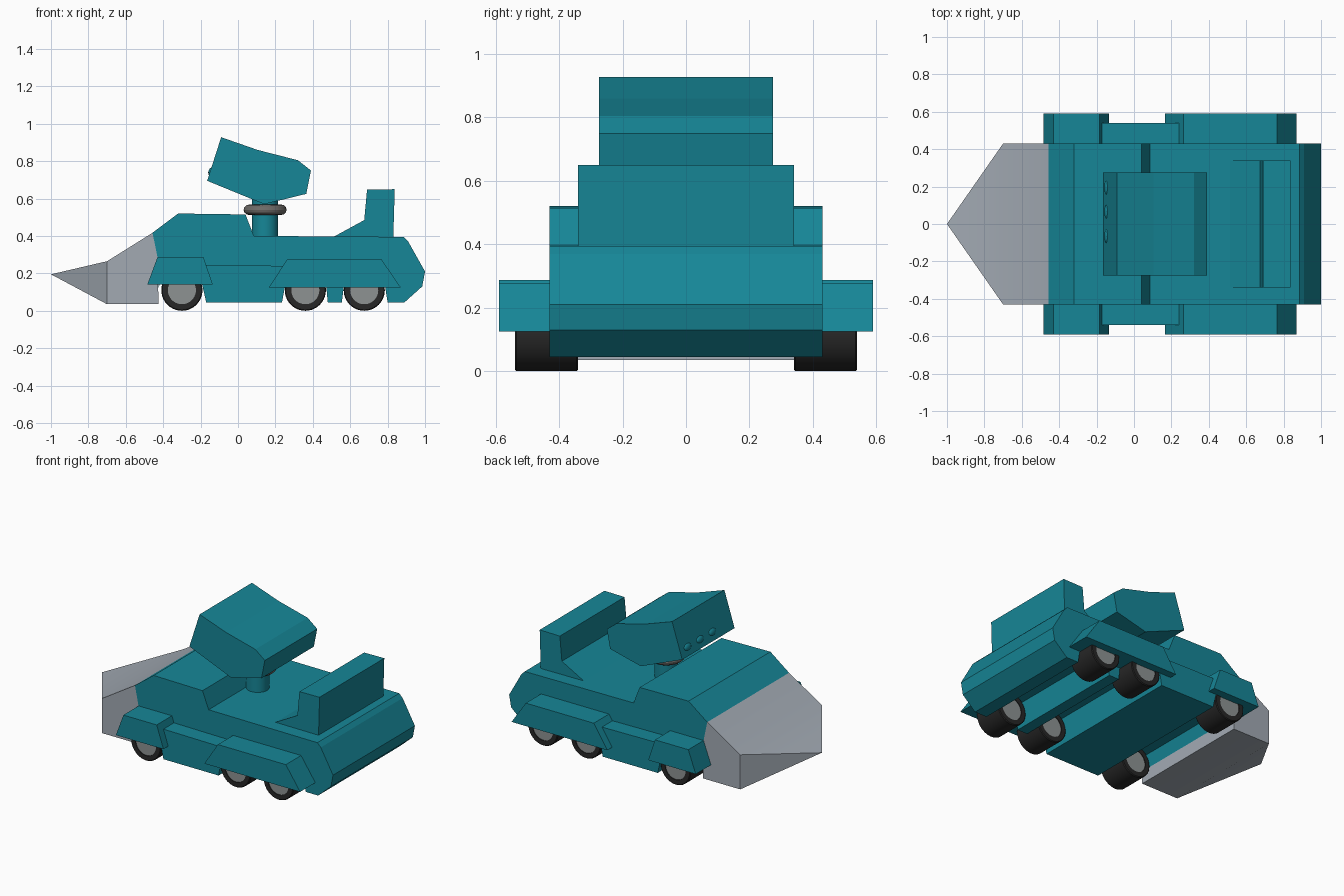
import bpy, bmesh, math
from mathutils import Matrix

if "Cube" in bpy.data.objects:
    bpy.data.objects.remove(bpy.data.objects["Cube"])


def material(name, rgb):
    m = bpy.data.materials.new(name)
    m.diffuse_color = (*rgb, 1)
    m.use_nodes = True
    m.node_tree.nodes["Principled BSDF"].inputs["Base Color"].default_value = m.diffuse_color
    return m


TEAL = material("teal_paint", (0.008, 0.24, 0.31))
STEEL = material("steel", (0.36, 0.40, 0.45))
RUBBER = material("rubber", (0.02, 0.02, 0.02))
HUB = material("hub_grey", (0.27, 0.29, 0.29))
RING = material("ring_grey", (0.16, 0.15, 0.14))


def finish(name, bm, mat, smooth=False):
    bmesh.ops.recalc_face_normals(bm, faces=bm.faces)
    me = bpy.data.meshes.new(name)
    bm.to_mesh(me)
    bm.free()
    ob = bpy.data.objects.new(name, me)
    bpy.context.collection.objects.link(ob)
    me.materials.append(mat)
    if smooth:
        bpy.ops.object.select_all(action='DESELECT')
        bpy.context.view_layer.objects.active = ob
        ob.select_set(True)
        bpy.ops.object.shade_smooth_by_angle(angle=math.radians(30))
    return ob


def prism(name, profile, y0, y1, mat):
    """Extrude an (x, z) outline from y0 to y1."""
    bm = bmesh.new()
    face = bm.faces.new([bm.verts.new((x, y0, z)) for x, z in profile])
    new = bmesh.ops.extrude_face_region(bm, geom=[face])["geom"]
    bmesh.ops.translate(bm, vec=(0, y1 - y0, 0),
                        verts=[v for v in new if isinstance(v, bmesh.types.BMVert)])
    return finish(name, bm, mat)


def lathe(name, profile, matrix, mat, steps=40, closed=False):
    """Spin an (r, z) outline about z, then place it."""
    bm = bmesh.new()
    vs = [bm.verts.new((r, 0, z)) for r, z in profile]
    edges = [bm.edges.new(p) for p in zip(vs, vs[1:])]
    if closed:
        edges.append(bm.edges.new((vs[-1], vs[0])))
    bmesh.ops.spin(bm, geom=vs + edges, cent=(0, 0, 0), axis=(0, 0, 1),
                   angle=2 * math.pi, steps=steps)
    bmesh.ops.remove_doubles(bm, verts=bm.verts, dist=1e-5)
    bm.transform(matrix)
    return finish(name, bm, mat, True)


# hull with three wheel bays cut across the underside
hull = [(-.457, .417), (-.32, .52), (.04, .515), (.085, .40), (.885, .395), (.91, .37),
        (1, .21), (.985, .13), (.89, .045), (.80, .045), (.775, .20),
        (.575, .20), (.555, .045), (.48, .045), (.465, .20),
        (.265, .20), (.235, .045), (-.17, .045), (-.205, .20),
        (-.405, .20), (-.425, .12), (-.43, .285)]
prism("hull", hull, -.43, .43, TEAL)

# wedge plough
bm = bmesh.new()
tip = bm.verts.new((-1, 0, .195))
sides = [[bm.verts.new((x, s * .43, z)) for x, z in
          ((-.457, .417), (-.70, .265), (-.70, .035), (-.425, .035), (-.43, .285))]
         for s in (-1, 1)]
a, b = sides
for f in (a, b, (a[0], a[1], b[1], b[0]), (a[1], tip, b[1]), (a[2], tip, b[2]),
          (a[2], a[3], b[3], b[2]), (a[3], a[4], b[4], b[3]), (a[4], a[0], b[0], b[4]),
          (a[1], a[2], tip), (b[1], b[2], tip)):
    bm.faces.new(f)
finish("plough", bm, STEEL, True)

# fenders, side skirts and wheels on both sides
front_fender = [(-.485, .14), (-.43, .288), (-.185, .288), (-.135, .14)]
rear_fender = [(.165, .125), (.265, .278), (.765, .278), (.87, .125)]
skirt = [(-.17, .045), (-.205, .20), (-.17, .245), (.24, .24), (.265, .20), (.235, .045)]
tyre = [(.075, -.10), (.105, -.10), (.11, -.095), (.11, .095), (.105, .10), (.075, .10)]
hub = [(0, -.095), (.077, -.095), (.077, .095), (0, .095)]
for s, side in ((-1, "front"), (1, "back")):
    prism("nose_fender_" + side, front_fender, s * .42, s * .59, TEAL)
    prism("tail_fender_" + side, rear_fender, s * .42, s * .59, TEAL)
    prism("side_skirt_" + side, skirt, s * .42, s * .54, TEAL)
    for i, x in enumerate((-.30, .36, .675)):
        place = Matrix.Translation((x, s * .44, .11)) @ Matrix.Rotation(math.pi / 2, 4, 'X')
        lathe(f"tyre_{side}_{i}", tyre, place, RUBBER, closed=True)
        lathe(f"hub_{side}_{i}", hub, place, HUB)

# rear upright block
prism("rear_block", [(.51, .385), (.51, .395), (.675, .485), (.69, .648), (.838, .65),
                     (.83, .385)], -.34, .34, TEAL)

# turret post and collar
at_post = Matrix.Translation((.145, 0, 0))
lathe("turret_post", [(0, .38), (.07, .38), (.07, .62), (0, .62)], at_post, TEAL)
collar = [(.085 + .03 * math.cos(t * math.pi / 6), .54 + .028 * math.sin(t * math.pi / 6))
          for t in range(12)]
lathe("turret_collar", collar, at_post, RING, closed=True)

# launcher head
prism("launcher_head", [(-.09, .928), (.105, .86), (.32, .805), (.39, .75), (.365, .625),
                        (.14, .57), (-.165, .695)], -.275, .275, TEAL)

# three small muzzles low on the launcher face
tilt = math.atan2(.075, .23)
for i, y in enumerate((-.065, .065, .195)):
    bm = bmesh.new()
    bmesh.ops.create_uvsphere(bm, u_segments=16, v_segments=8, radius=1)
    bm.transform(Matrix.Translation((-.146, y, .745)) @ Matrix.Rotation(tilt, 4, 'Y')
                 @ Matrix.Diagonal((.012, .038, .022, 1)))
    finish(f"launcher_muzzle_{i}", bm, TEAL, True)
